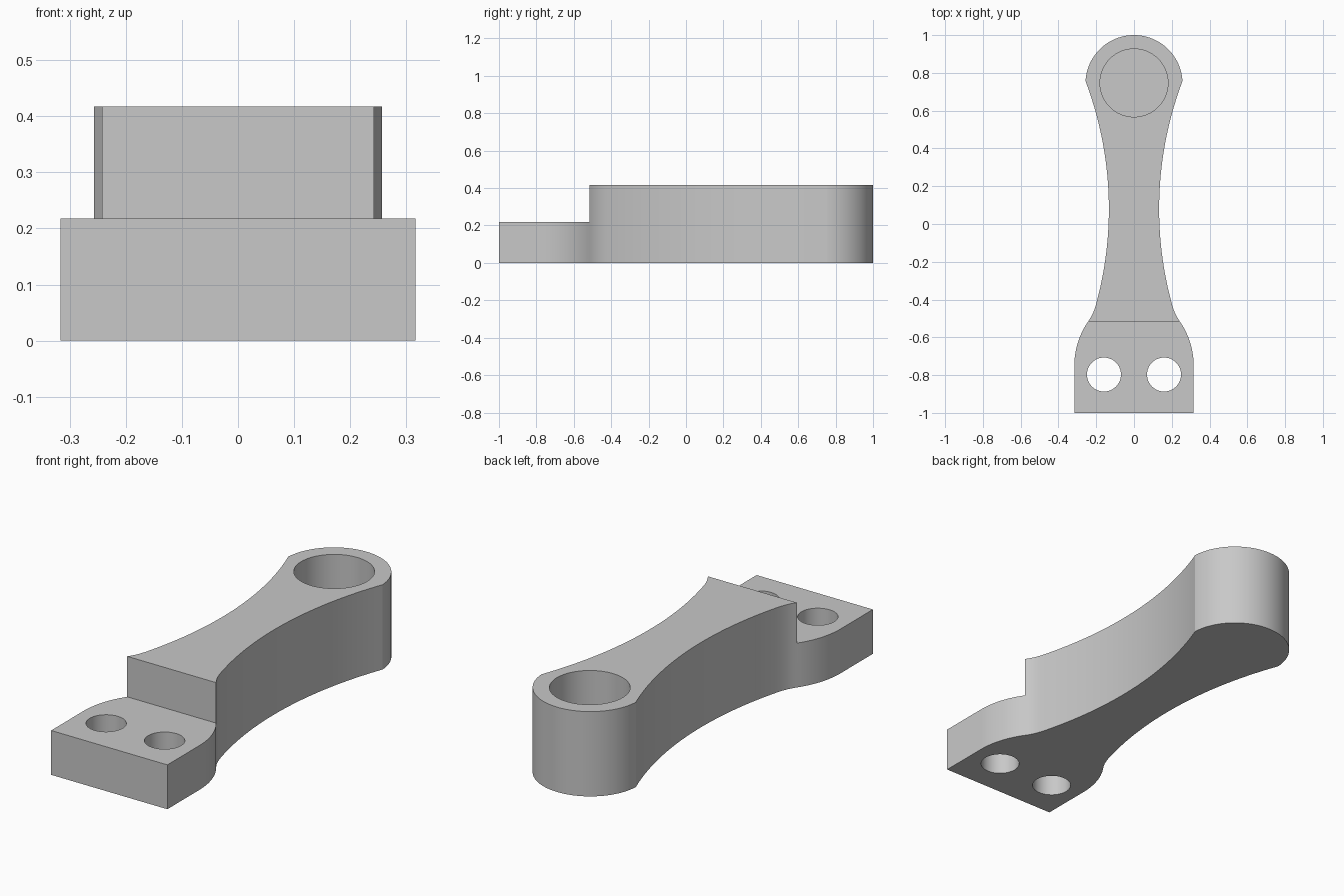
import bpy, bmesh, math
from mathutils import Vector
from mathutils.geometry import interpolate_bezier

cube = bpy.data.objects.get("Cube")
if cube:
    bpy.data.objects.remove(cube, do_unlink=True)

HEIGHT, FLANGE_TOP, STEP_Y = 0.417, 0.218, -0.515
HEAD_R, HEAD_Y = 0.257, 0.743
WAIST_X, WAIST_Y, WAIST_R = 0.133, 0.08, 1.91

grey = bpy.data.materials.new("plain grey")
grey.use_nodes = True
grey.diffuse_color = (0.58, 0.58, 0.58, 1)
grey.node_tree.nodes["Principled BSDF"].inputs["Base Color"].default_value = grey.diffuse_color


def arc(cx, cy, r, start, end, steps):
    """Points on an arc, angles in degrees."""
    angles = [math.radians(start + (end - start) * i / steps) for i in range(steps + 1)]
    return [Vector((cx + r * math.cos(a), cy + r * math.sin(a), 0)) for a in angles]


def side_profile():
    """Left half of the outline, from the head tip to the flange corner."""
    pts = arc(0, HEAD_Y, HEAD_R, 90, 3, 32)
    # hollow waist
    top = math.degrees(math.asin((0.757 - WAIST_Y) / WAIST_R))
    low = math.degrees(math.asin((-0.4 - WAIST_Y) / WAIST_R))
    pts += arc(WAIST_X + WAIST_R, WAIST_Y, WAIST_R, 180 - top, 180 - low, 32)[1:]
    # flare into the flange shoulder
    shoulder = arc(-0.094, -0.75, 0.41, 35, 0, 14)
    a, b = pts[-1], shoulder[0]
    pts += interpolate_bezier(a, a + Vector((0.01, -0.04, 0)),
                              b + Vector((-0.026, 0.037, 0)), b, 10)[1:]
    return pts + shoulder[1:] + [Vector((0.316, -1, 0))]


def mesh_object(name, bm):
    mesh = bpy.data.meshes.new(name)
    bmesh.ops.recalc_face_normals(bm, faces=bm.faces)
    bm.to_mesh(mesh)
    bm.free()
    obj = bpy.data.objects.new(name, mesh)
    bpy.context.collection.objects.link(obj)
    return obj


def prism(name, outline, z0, z1):
    """Upright solid with the given outline."""
    bm = bmesh.new()
    face = bm.faces.new([bm.verts.new((p.x, p.y, z0)) for p in outline])
    top = bmesh.ops.extrude_face_region(bm, geom=[face], use_keep_orig=True)
    verts = [g for g in top["geom"] if isinstance(g, bmesh.types.BMVert)]
    bmesh.ops.translate(bm, verts=verts, vec=(0, 0, z1 - z0))
    return mesh_object(name, bm)


def cut(body, cutter):
    mod = body.modifiers.new("cut", 'BOOLEAN')
    mod.operation, mod.solver, mod.object = 'DIFFERENCE', 'EXACT', cutter
    bpy.context.view_layer.objects.active = body
    bpy.ops.object.modifier_apply(modifier=mod.name)
    bpy.data.objects.remove(cutter, do_unlink=True)


# Arm body
half = side_profile()
mirrored = [Vector((-p.x, p.y, 0)) for p in reversed(half[1:])]
arm = prism("link_arm", half + mirrored, 0, HEIGHT)
arm.data.materials.append(grey)

# Step down to the mounting flange
box = [Vector((x, y, 0)) for x, y in ((-1, -2), (1, -2), (1, STEP_Y), (-1, STEP_Y))]
cut(arm, prism("step_cutter", box, FLANGE_TOP, 1))

# Blind bore in the head
cut(arm, prism("bore_cutter", arc(0, 0.747, 0.18, 0, 360, 64)[:-1], 0.12, 1))

# Two bolt holes through the flange
for x in (-0.159, 0.159):
    cut(arm, prism("bolt_cutter", arc(x, -0.797, 0.09, 0, 360, 48)[:-1], -1, 1))

bpy.ops.object.select_all(action='DESELECT')
arm.select_set(True)
bpy.context.view_layer.objects.active = arm
bpy.ops.object.shade_smooth_by_angle(angle=math.radians(14))
